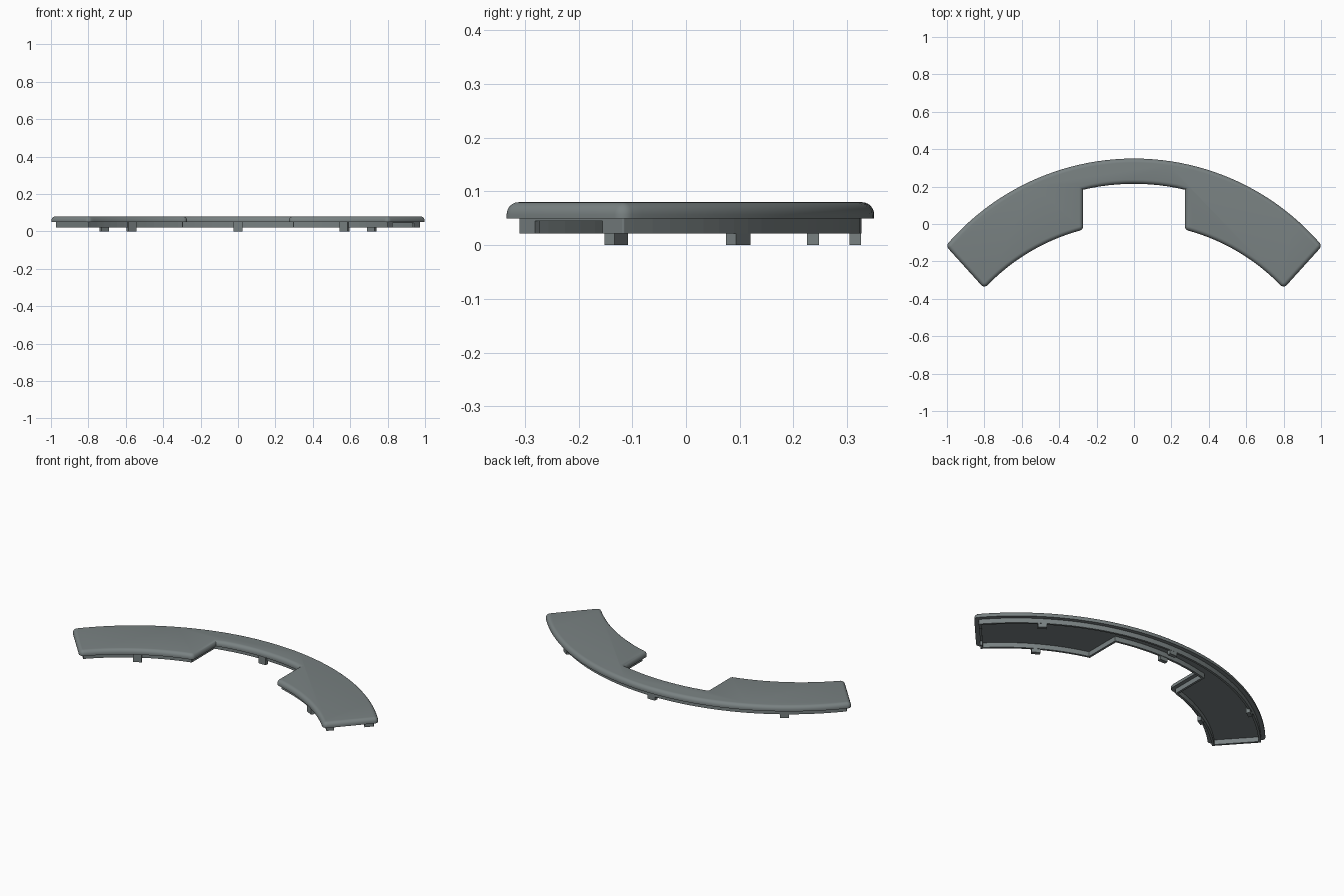
import bpy, bmesh, math
from mathutils import Vector, Matrix

if "Cube" in bpy.data.objects:
    bpy.data.objects.remove(bpy.data.objects["Cube"])

grey = bpy.data.materials.new("slate grey")
grey.diffuse_color = (0.19, 0.22, 0.222, 1)
grey.use_nodes = True
grey.node_tree.nodes["Principled BSDF"].inputs["Base Color"].default_value = grey.diffuse_color

OUT_C, OUT_R = -0.967, 1.317      # outer arc centre y and radius
SLOT_R = 1.182                    # cut-out arc, same centre
IN_C, IN_R = -1.087, 1.091        # front arc
HALF_SLOT = 0.272


def arc(cy, r, x0, x1, n):
    a0, a1 = math.asin(x0 / r), math.asin(x1 / r)
    return [Vector((r * math.sin(a0 + (a1 - a0) * i / n),
                    cy + r * math.cos(a0 + (a1 - a0) * i / n))) for i in range(n + 1)]


def base_outline():
    pts = arc(OUT_C, OUT_R, 1.006, -1.006, 48)
    pts += arc(IN_C, IN_R, -0.80, -HALF_SLOT, 14)
    pts += arc(OUT_C, SLOT_R, -HALF_SLOT, HALF_SLOT, 12)
    pts += arc(IN_C, IN_R, HALF_SLOT, 0.80, 14)
    return pts


def outline(d, round_r=0.024, seg=5):
    """Plan outline moved inward by d, with its outward corners rounded."""
    base = base_outline()
    n = len(base)
    moved = []
    for i, p in enumerate(base):
        u = (p - base[i - 1]).normalized()
        v = (base[(i + 1) % n] - p).normalized()
        nu, nv = Vector((-u.y, u.x)), Vector((-v.y, v.x))
        moved.append(p + (nu + nv) * (d / (1 + nu.dot(nv))))
    r = max(round_r - d, 0.003)
    result = []
    for i, p in enumerate(moved):
        u = (p - moved[i - 1]).normalized()
        v = (moved[(i + 1) % n] - p).normalized()
        turn = math.atan2(u.x * v.y - u.y * v.x, u.dot(v))
        if turn < 0.6:
            result.append(p)
            continue
        start = p - u * r * math.tan(turn / 2)
        centre = start + Vector((-u.y, u.x)) * r
        for k in range(seg + 1):
            result.append(centre + Matrix.Rotation(turn * k / seg, 2) @ (start - centre))
    return result


def loft(name, profile, closed=False):
    """Sweep a list of (inset, z) pairs round the plan outline."""
    bm = bmesh.new()
    rings = [[bm.verts.new((p.x, p.y, z)) for p in outline(d)] for d, z in profile]
    n = len(rings[0])
    pairs = list(zip(rings, rings[1:]))
    if closed:
        pairs.append((rings[-1], rings[0]))
    else:
        bm.faces.new(rings[0][::-1])
        bm.faces.new(rings[-1])
    for a, b in pairs:
        for i in range(n):
            j = (i + 1) % n
            bm.faces.new((a[i], a[j], b[j], b[i]))
    bmesh.ops.recalc_face_normals(bm, faces=bm.faces)
    return finish(name, bm)


def finish(name, bm):
    me = bpy.data.meshes.new(name)
    bm.to_mesh(me)
    bm.free()
    ob = bpy.data.objects.new(name, me)
    bpy.context.collection.objects.link(ob)
    me.materials.append(grey)
    return ob


def box(name, centre, size, angle):
    bm = bmesh.new()
    bmesh.ops.create_cube(bm, size=1)
    bmesh.ops.scale(bm, vec=size, verts=bm.verts)
    ob = finish(name, bm)
    ob.location = centre
    ob.rotation_euler.z = angle
    return ob


# Top slab with a rounded upper edge
edge = [(0, 0.05), (0, 0.057)]
for k in range(1, 7):
    a = math.pi / 2 * k / 6
    edge.append((0.022 * (1 - math.cos(a)), 0.057 + 0.023 * math.sin(a)))
slab = loft("top_slab", edge)
bpy.context.view_layer.objects.active = slab
slab.select_set(True)
bpy.ops.object.shade_smooth_by_angle(angle=math.radians(35))
slab.select_set(False)

# Thin apron wall, open underneath
apron = loft("apron", [(0.023, 0.022), (0.023, 0.0505), (0.036, 0.0505), (0.036, 0.022)], True)

# Opening in the right end of the apron
cutter = box("end_opening_cutter", (0.88, -0.215, 0.0175), (0.17, 0.08, 0.055), math.atan2(0.235, 0.2))
cutter.hide_render = True
cutter.hide_viewport = True
cut = apron.modifiers.new("end_opening", "BOOLEAN")
cut.operation = "DIFFERENCE"
cut.solver = "EXACT"
cut.object = cutter


# Short feet along both arcs
def foot(name, cy, r, x):
    a = math.asin(x / r)
    box(name, (x, cy + r * math.cos(a), 0.0255), (0.048, 0.022, 0.051), -a)


foot("back_foot_centre", OUT_C, OUT_R - 0.035, 0)
foot("front_foot_centre", OUT_C, SLOT_R + 0.021, 0)
for side, s in (("left", -1), ("right", 1)):
    foot("back_foot_" + side, OUT_C, OUT_R - 0.035, 0.715 * s)
    foot("front_foot_" + side, IN_C, IN_R + 0.023, 0.57 * s)
